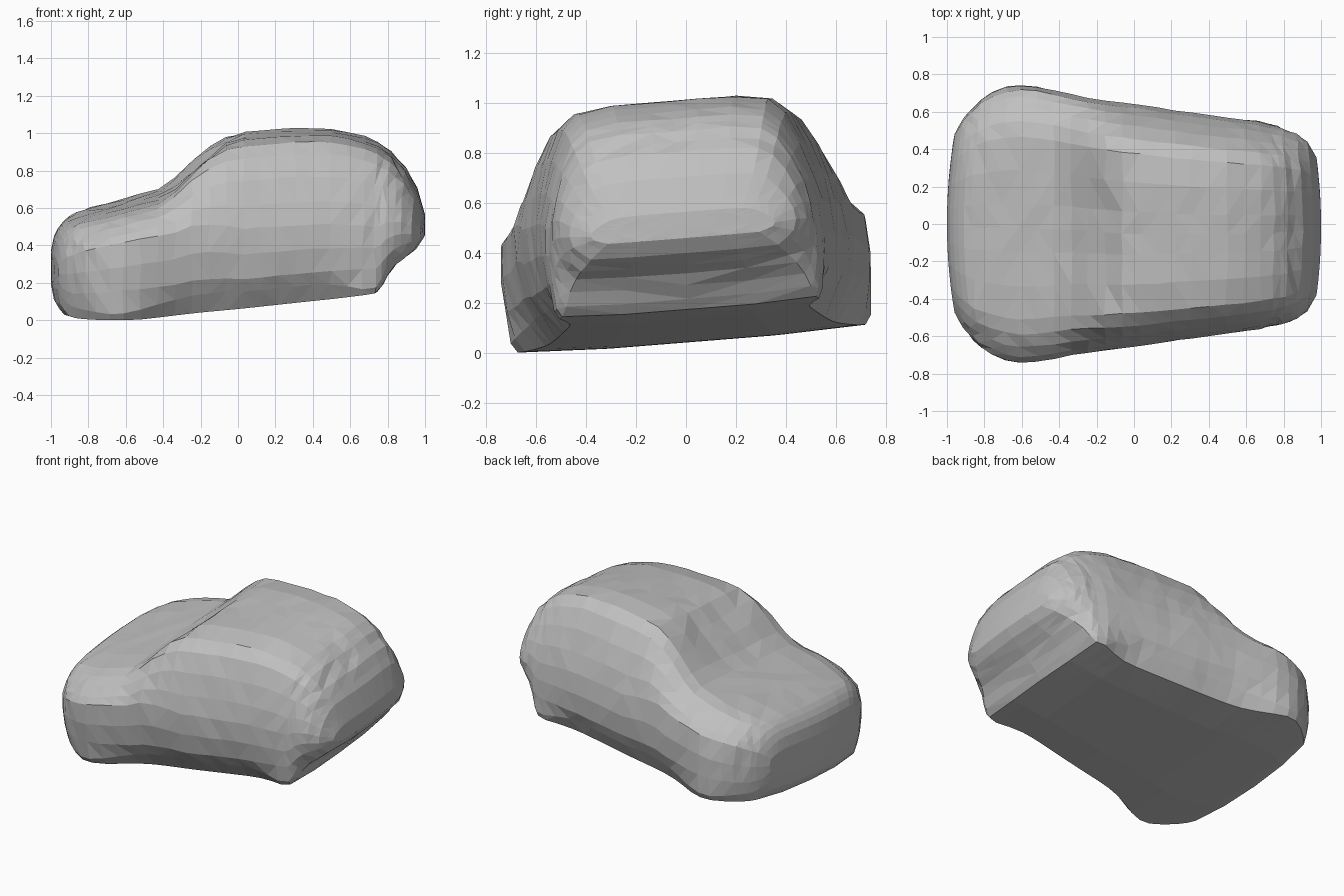
import bpy
import bmesh
import math
import random
from mathutils import Matrix

random.seed(4)
if "Cube" in bpy.data.objects:
    bpy.data.objects.remove(bpy.data.objects["Cube"], do_unlink=True)


def sample(curve, x):
    """Linear reading of a list of (position, value) points."""
    for (x0, v0), (x1, v1) in zip(curve, curve[1:]):
        if x <= x1:
            return v0 + (v1 - v0) * max(0, x - x0) / (x1 - x0)
    return curve[-1][1]


def bump(x, centre, spread):
    return math.exp(-((x - centre) / spread) ** 2)


def mix(a, b, factor):
    return a + (b - a) * factor


# Side profile of the body: upper line and underside
upper_line = [(-1, .38), (-.985, .45), (-.96, .5), (-.92, .54), (-.85, .57),
              (-.62, .625), (-.38, .69), (-.27, .825), (-.1, .965), (.05, .998),
              (.3, 1.015), (.5, 1.015), (.65, .985), (.75, .945), (.82, .895),
              (.9, .81), (.96, .71), (1, .57)]
underside = [(-1, .2), (-.985, .12), (-.95, .06), (-.9, .048), (-.5, .05),
             (0, .095), (.5, .145), (.75, .18), (.8, .24), (.84, .31),
             (.96, .405), (1, .465)]

# Plan profile: half width along the body
half_width = [(-1, .48), (-.97, .555), (-.92, .62), (-.85, .68), (-.75, .725),
              (-.62, .742), (-.5, .735), (-.3, .69), (0, .65), (.4, .59),
              (.65, .56), (.82, .525), (.9, .495), (.96, .455), (1, .37)]
shoulder_level = [(-1, .75), (-.45, .75), (0, .5), (1, .47)]


def cross_section(x):
    """Closed outline of (y, z) points at one station."""
    low, top = sample(underside, x), sample(upper_line, x)
    wide = sample(half_width, x)
    shoulder = low + (top - low) * sample(shoulder_level, x)
    belly = shoulder - low
    rise = top - shoulder
    wheel = min(1, bump(x, -.68, .25) + bump(x, .72, .14))
    sill = wide * mix(.91, .98, wheel)
    roof = wide * .7
    dip = .055 * bump(x, -.2, .13)
    half = [(0, low), (sill * .5, low),
            (wide * mix(.82, .95, wheel), low + belly * .03),
            (sill, low + belly * mix(.24, .11, wheel)),
            ((sill + wide * 2) / 3, low + belly * .4),
            (wide, low + belly * .7), (wide * .985, shoulder),
            (wide * .94, shoulder + rise * .27),
            (wide * .865, shoulder + rise * .56),
            (wide * .77, shoulder + rise * .82),
            (roof * .94, top - rise * .05), (roof * .6, top - dip * .6),
            (roof * .25, top - dip), (0, top - dip)]
    return half + [(-y, z) for y, z in half[-2:0:-1]]


bm = bmesh.new()


def add_ring(x, outline):
    """Ring of vertices, with nose and tail bowed in plan."""
    bow = .18 * max(0, (abs(x) - .6) / .4)
    return [bm.verts.new((x - math.copysign(bow * y * y, x), y, z))
            for y, z in outline]


def shrunk(outline, factor):
    middle_z = sum(z for y, z in outline) / len(outline)
    return [(y * factor, mix(middle_z, z, factor)) for y, z in outline]


# Stations: close together at the rounded ends, wider along the middle
nose = [-1, -.985, -.965, -.94, -.91, -.87]
tail = [.75, .785, .82, .86, .9, .935, .96, .985, 1]
middle = [-.8 + i * .0925 for i in range(17)]
cap_steps = (.35, .7)

rings = [add_ring(-1, shrunk(cross_section(-1), s)) for s in cap_steps]
rings += [add_ring(x, cross_section(x)) for x in nose + middle + tail]
rings += [add_ring(1, shrunk(cross_section(1), s)) for s in reversed(cap_steps)]

# Skin between rings, closed at both ends
for a, b in zip(rings, rings[1:]):
    for i in range(len(a)):
        j = (i + 1) % len(a)
        bm.faces.new((a[i], a[j], b[j], b[i]))
for ring in (rings[0], rings[-1]):
    bm.faces.new(ring)

# Slight hand-shaped unevenness, and the body leaning to one side
for v in bm.verts:
    if abs(v.co.x) < .9 and v.co.z > .2:
        v.co.x += random.uniform(-.008, .008)
        v.co.y += random.uniform(-.003, .003)
        v.co.z += random.uniform(-.003, .003)
bmesh.ops.transform(bm, matrix=Matrix.Rotation(.08, 4, "X"), verts=bm.verts)
ground = min(v.co.z for v in bm.verts)
side = [v.co.y for v in bm.verts]
shift = (min(side) + max(side)) / 2
bmesh.ops.translate(bm, verts=bm.verts, vec=(0, -shift, -ground))
bmesh.ops.triangulate(bm, faces=bm.faces)
bmesh.ops.recalc_face_normals(bm, faces=bm.faces)

mesh = bpy.data.meshes.new("car_body")
bm.to_mesh(mesh)
bm.free()
body = bpy.data.objects.new("car_body", mesh)
bpy.context.collection.objects.link(body)

# Plain grey material
grey = bpy.data.materials.new("plain_grey")
grey.use_nodes = True
colour = (.53, .53, .53, 1)
grey.diffuse_color = colour
for node in grey.node_tree.nodes:
    if node.type == "BSDF_PRINCIPLED":
        node.inputs["Base Color"].default_value = colour
mesh.materials.append(grey)
